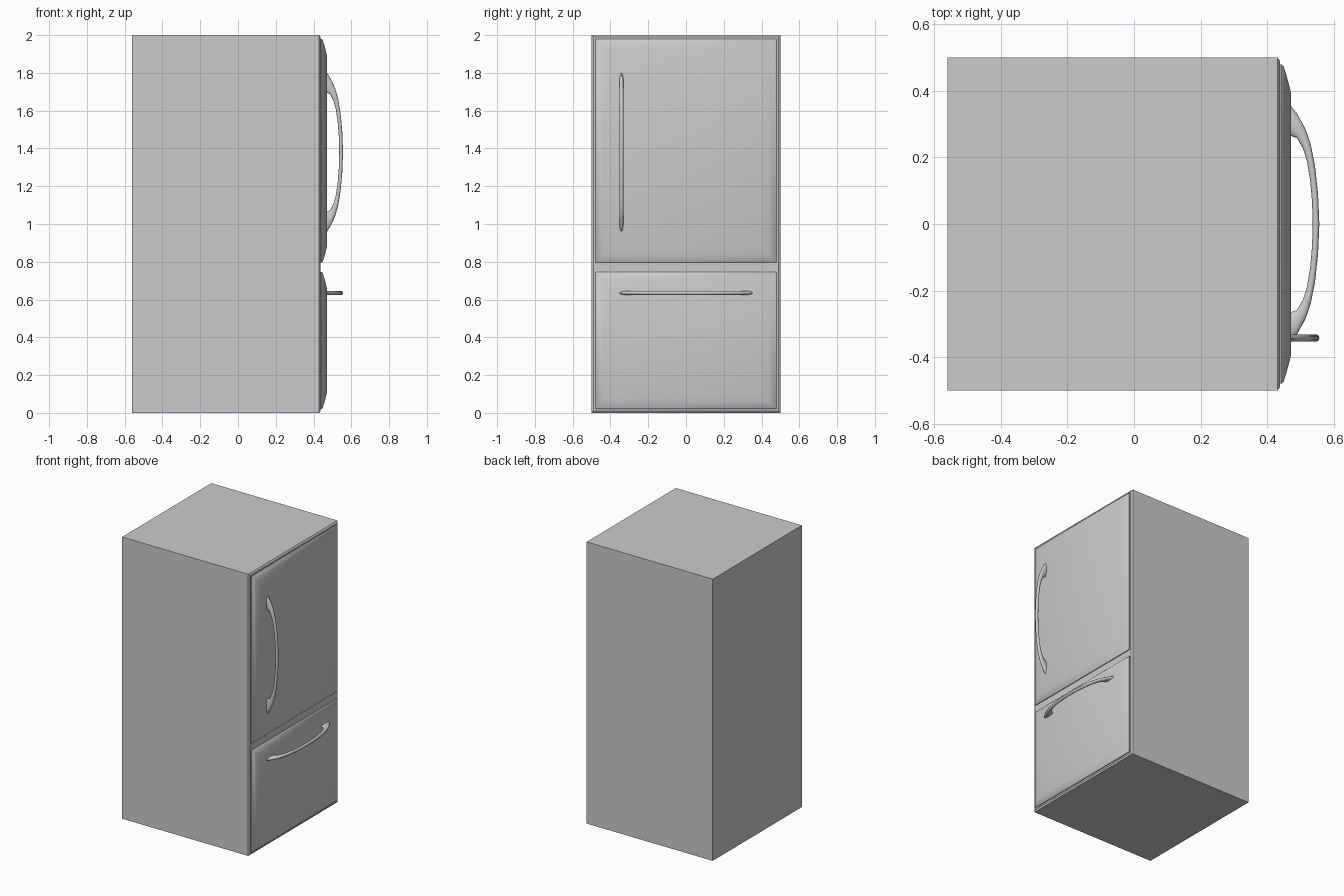
import bpy, bmesh, math

if "Cube" in bpy.data.objects:
    bpy.data.objects.remove(bpy.data.objects["Cube"])


def loft(name, rings, angle):
    """Skin a list of equal-length point rings, capping both ends."""
    bm = bmesh.new()
    loops = [[bm.verts.new(p) for p in ring] for ring in rings]
    n = len(loops[0])
    for a, b in zip(loops, loops[1:]):
        for i in range(n):
            j = (i + 1) % n
            bm.faces.new((a[i], a[j], b[j], b[i]))
    bm.faces.new(loops[0][::-1])
    bm.faces.new(loops[-1])
    bmesh.ops.recalc_face_normals(bm, faces=bm.faces[:])
    mesh = bpy.data.meshes.new(name)
    bm.to_mesh(mesh)
    bm.free()
    obj = bpy.data.objects.new(name, mesh)
    bpy.context.collection.objects.link(obj)
    bpy.ops.object.select_all(action='DESELECT')
    obj.select_set(True)
    bpy.context.view_layer.objects.active = obj
    bpy.ops.object.shade_smooth_by_angle(angle=math.radians(angle))
    return obj


def panel(name, half_y, z0, z1, profile):
    """Box facing +x whose outline shrinks by the inset at each x."""
    rings = []
    for x, d in profile:
        y, lo, hi = half_y - d, z0 + d, z1 - d
        rings.append([(x, -y, lo), (x, y, lo), (x, y, hi), (x, -y, hi)])
    return loft(name, rings, 30)


# Arch outlines: (x, fraction of half length), from the foot to the middle
OUTER = [(0.465, 1.0), (0.49, 0.91), (0.514, 0.79), (0.530, 0.66),
         (0.543, 0.48), (0.552, 0.25), (0.556, 0.0)]
INNER = [(0.465, 0.735), (0.488, 0.715), (0.506, 0.63), (0.518, 0.53),
         (0.528, 0.37), (0.534, 0.19), (0.536, 0.0)]


def handle(name, half_len, place, sides=12, half_width=0.011):
    """Arched bar with an oval section, wide at its feet."""
    half = list(zip(OUTER, INNER))
    stations = [(o, i, 1) for o, i in half] + [(o, i, -1) for o, i in half[-2::-1]]
    rings = []
    for (ox, ot), (ix, it), s in stations:
        ring = []
        for k in range(sides):
            a = 2 * math.pi * k / sides
            f = 0.5 + 0.5 * math.cos(a)
            x = ix + (ox - ix) * f
            t = (it + (ot - it) * f) * s * half_len
            ring.append(place(x, t, half_width * math.sin(a)))
        rings.append(ring)
    return loft(name, rings, 50)


# Cabinet with a chamfered front edge
panel("cabinet", 0.5, 0.0, 2.0, [(-0.56, 0), (0.43, 0), (0.438, 0.011)])

# Pillowed doors
DOOR = [(0.434, 0), (0.443, 0), (0.449, 0.006), (0.460, 0.042), (0.471, 0.085)]
panel("upper_door", 0.479, 0.795, 1.979, DOOR)
panel("lower_drawer", 0.479, 0.021, 0.745, DOOR)

# Handles: upright on the door, level on the drawer
handle("upper_door_handle", 0.43, lambda x, t, w: (x, -0.342 + w, 1.38 + t))
handle("lower_drawer_handle", 0.362, lambda x, t, w: (x, t, 0.635 + w))
